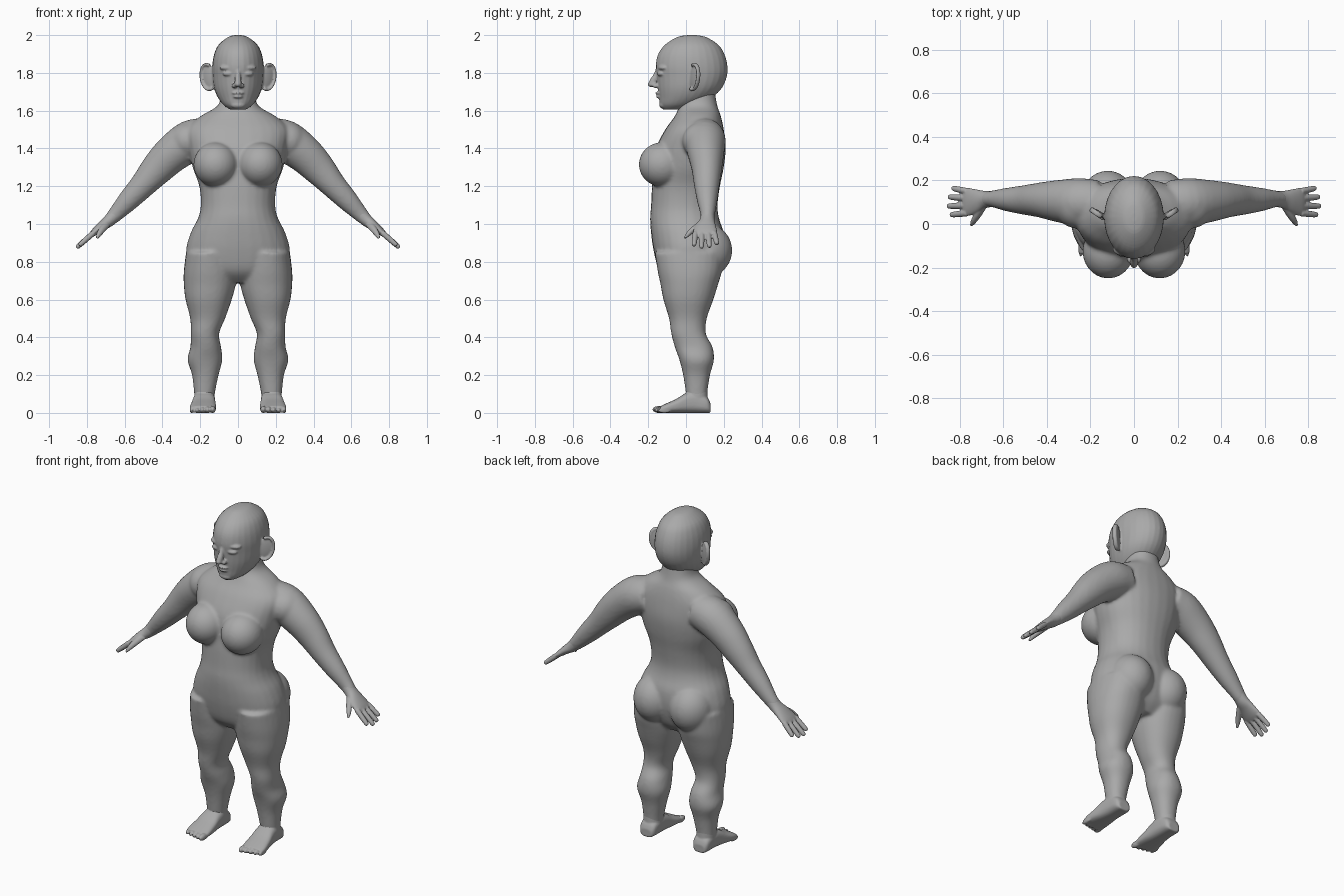
import bpy
import bmesh
import math
from mathutils import Matrix, Vector

cube = bpy.data.objects.get("Cube")
if cube:
    bpy.data.objects.remove(cube, do_unlink=True)

X, Y, Z = Vector((1, 0, 0)), Vector((0, 1, 0)), Vector((0, 0, 1))

skin = bpy.data.materials.new("grey_skin")
skin.use_nodes = True
grey = (0.4, 0.4, 0.4, 1)
skin.diffuse_color = grey
skin.node_tree.nodes["Principled BSDF"].inputs["Base Color"].default_value = grey


def refine(rows, steps=4):
    """Add in-between rows along a smooth spline."""
    result = []
    last = len(rows) - 1
    for i in range(last):
        before, start = rows[max(i - 1, 0)], rows[i]
        end, after = rows[i + 1], rows[min(i + 2, last)]
        for k in range(steps):
            t = k / steps
            result.append([
                b + t / 2 * (c - a + t * (2 * a - 5 * b + 4 * c - d + t * (3 * (b - c) + d - a)))
                for a, b, c, d in zip(before, start, end, after)])
    result.append(list(rows[last]))
    return result


def tube(bm, rows, across, up=None, power=2, sides=28):
    """Closed loft through rows of x, y, z, half width, half thickness."""
    rows = refine(rows)
    centres = [Vector(row[:3]) for row in rows]
    loops = []
    for i, row in enumerate(rows):
        tangent = centres[min(i + 1, len(rows) - 1)] - centres[max(i - 1, 0)]
        normal = up or tangent.cross(across).normalized()
        loop = []
        for k in range(sides):
            angle = math.tau * k / sides
            c, s = math.cos(angle), math.sin(angle)
            c = math.copysign(abs(c) ** (2 / power), c)
            s = math.copysign(abs(s) ** (2 / power), s)
            loop.append(bm.verts.new(centres[i] + across * c * row[3] + normal * s * row[4]))
        loops.append(loop)
    for low, high in zip(loops, loops[1:]):
        for k in range(sides):
            j = (k + 1) % sides
            bm.faces.new((low[k], low[j], high[j], high[k]))
    bm.faces.new(list(reversed(loops[0])))
    bm.faces.new(loops[-1])


def stack(bm, slabs, power=2):
    """Loft of level rings given as z, x from, x to, y from, y to."""
    rows = [((a + b) / 2, (c + d) / 2, z, (b - a) / 2, (d - c) / 2) for z, a, b, c, d in slabs]
    tube(bm, rows, X, Y, power)


def ball(bm, centre, radii, turn=Matrix()):
    matrix = Matrix.Translation(centre) @ turn @ Matrix.Diagonal((*radii, 1))
    bmesh.ops.create_uvsphere(bm, u_segments=28, v_segments=18, radius=1, matrix=matrix)


def fuse(bm, name, voxel, relax):
    """Mirror the half model and blend its parts into one smooth skin."""
    bmesh.ops.recalc_face_normals(bm, faces=bm.faces)
    mesh = bpy.data.meshes.new(name)
    bm.to_mesh(mesh)
    bm.free()
    mesh.materials.append(skin)
    obj = bpy.data.objects.new(name, mesh)
    bpy.context.collection.objects.link(obj)
    mirror = obj.modifiers.new("mirror", "MIRROR")
    mirror.use_mirror_merge = False
    remesh = obj.modifiers.new("blend", "REMESH")
    remesh.mode = "VOXEL"
    remesh.voxel_size = voxel
    remesh.use_smooth_shade = True
    smooth = obj.modifiers.new("relax", "SMOOTH")
    smooth.factor = 0.5
    smooth.iterations = relax
    mesh.shade_smooth()
    return obj


# Torso with neck: z, half width, front, back
body = bmesh.new()
torso = [
    (1.72, .085, -.02, .15), (1.63, .105, -.035, .165), (1.57, .2, -.06, .185),
    (1.5, .27, -.11, .2), (1.4, .26, -.16, .21), (1.3, .24, -.17, .2),
    (1.2, .205, -.18, .18), (1.1, .197, -.185, .167), (1.03, .212, -.19, .175),
    (.95, .252, -.185, .2), (.85, .275, -.17, .2), (.75, .24, -.14, .17),
    (.69, .14, -.08, .12)]
stack(body, [(z, -w, w, front, back) for z, w, front, back in torso], 2.2)

# Breasts and buttocks
ball(body, (.118, -.125, 1.315), (.118, .125, .118))
ball(body, (.12, .11, .86), (.125, .135, .14))

# Legs
stack(body, [
    (.85, .02, .275, -.165, .2), (.75, .01, .287, -.15, .19), (.68, .012, .287, -.135, .17),
    (.6, .033, .278, -.12, .145), (.5, .068, .253, -.09, .11), (.42, .1, .25, -.078, .105),
    (.35, .09, .252, -.06, .14), (.28, .083, .267, -.035, .148), (.2, .103, .243, -.015, .127),
    (.1, .123, .232, 0, .112), (.05, .125, .23, .01, .11)], 2.2)

# Arms, from inside the chest to the wrist
tube(body, [
    (.16, .1, 1.46, .1, .1), (.25, .1, 1.44, .11, .11), (.35, .105, 1.37, .096, .1),
    (.43, .11, 1.29, .08, .087), (.5, .11, 1.21, .068, .07), (.58, .112, 1.125, .054, .057),
    (.65, .115, 1.05, .038, .041), (.68, .112, 1.02, .036, .034)], Y)
ball(body, (.265, .09, 1.44), (.1, .11, .1))
fuse(body, "body", .009, 8)

# Hands: palm, four fingers and thumb
hand = bmesh.new()
tube(hand, [
    (.64, .115, 1.06, .036, .038), (.68, .112, 1.02, .039, .033), (.72, .104, .99, .054, .026),
    (.76, .101, .957, .064, .019), (.78, .1, .94, .058, .012)], Y)
for base, tip, reach in ((.05, .042, .9), (.084, .082, 1.06), (.118, .124, 1), (.15, .164, .8)):
    rows = []
    for t, radius in ((0, .015), (.5, .0145), (.92, .012), (1, .005)):
        run = t * reach * .085
        rows.append((.765 + run, base + (tip - base) * t, .953 - run * .88, radius, radius))
    tube(hand, rows, Y)
tube(hand, [
    (.69, .085, 1.005, .022, .02), (.715, .045, .975, .021, .018),
    (.735, .015, .948, .016, .014), (.747, -.006, .924, .007, .006)], Y)
fuse(hand, "hands", .004, 3)

# Feet: heel to ball of foot, flat soles, then toes
foot = bmesh.new()
sole = [
    (.13, .178, .035, .05), (.11, .178, .05, .085), (.05, .178, .056, .115),
    (0, .18, .06, .105), (-.05, .183, .066, .075), (-.1, .186, .07, .052), (-.135, .186, .067, .036)]
tube(foot, [(x, y, h / 2, w, h / 2) for y, x, w, h in sole], X, Z, 2.8)
stack(foot, [(.13, .127, .23, .003, .112), (.08, .124, .232, -.005, .115), (.04, .125, .23, 0, .12)], 2.2)
for i in range(5):
    size = .019 - .0015 * i
    ball(foot, (.134 + .0275 * i, -.142 + .007 * i, size * .95), (size * .85, .036, size))
fuse(foot, "feet", .0045, 4)

# Head: z, half width, front, back
head = bmesh.new()
skull = [
    (2, .015, .01, .05), (1.99, .052, -.045, .105), (1.95, .102, -.11, .17),
    (1.9, .126, -.147, .203), (1.84, .136, -.16, .219), (1.78, .135, -.155, .216),
    (1.72, .127, -.15, .19), (1.67, .107, -.143, .14), (1.63, .077, -.138, .07),
    (1.605, .04, -.12, .0)]
stack(head, [(z, -w, w, front, back) for z, w, front, back in skull])

# Nose, brow, eyes, lips and chin
tube(head, [
    (0, -.145, 1.825, .012, .012), (0, -.158, 1.785, .014, .016),
    (0, -.175, 1.752, .018, .02), (0, -.178, 1.733, .014, .018)], X)
ball(head, (0, -.18, 1.74), (.018, .023, .016))
ball(head, (.019, -.16, 1.732), (.014, .018, .013))
ball(head, (.054, -.119, 1.827), (.045, .028, .016), Matrix.Rotation(.2, 4, "Z"))
ball(head, (.053, -.134, 1.795), (.03, .018, .013), Matrix.Rotation(.25, 4, "Z"))
ball(head, (0, -.138, 1.693), (.033, .025, .008))
ball(head, (0, -.136, 1.674), (.028, .024, .009))
ball(head, (0, -.118, 1.63), (.04, .024, .02))

# Ears: thin shell with a raised rim, flared outward and back
flare = Matrix.Rotation(.6, 4, "Z") @ Matrix.Rotation(.22, 4, "Y")
centre = Vector((.155, .045, 1.778))
ball(head, centre, (.044, .011, .068), flare)
rim = []
for k in range(10):
    angle = -1.9 + k * .45
    point = centre + flare @ Vector((.043 * math.cos(angle), -.006, .068 * math.sin(angle)))
    rim.append((*point, .013, .008))
tube(head, rim, flare @ Y)
fuse(head, "head", .005, 4)
